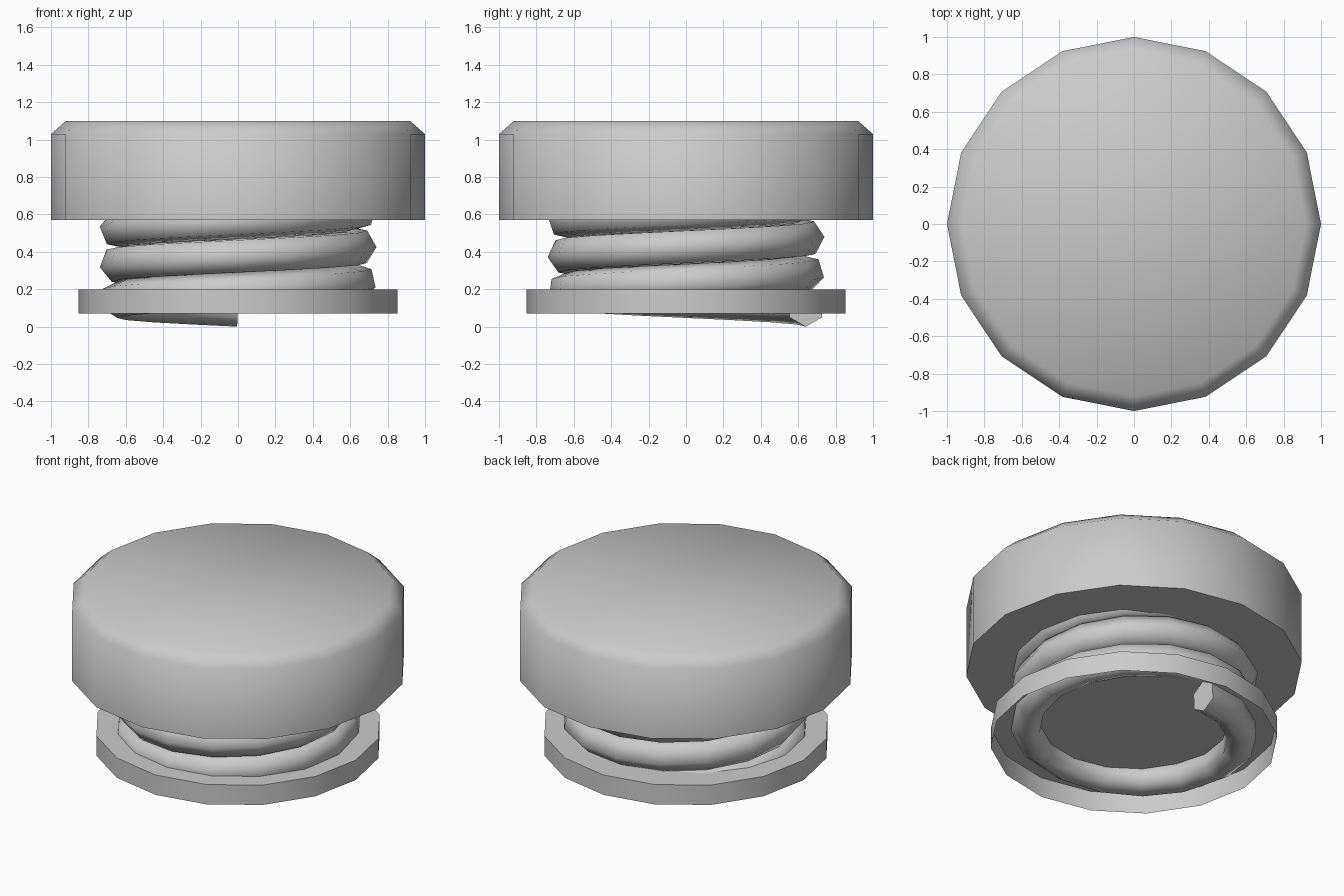
import bpy, bmesh
from math import sin, cos, pi, sqrt, radians

if "Cube" in bpy.data.objects:
    bpy.data.objects.remove(bpy.data.objects["Cube"])

SIDES = 16


def finish(name, bm, angle):
    """Turn a bmesh into a named object, smooth up to the given edge angle."""
    bmesh.ops.recalc_face_normals(bm, faces=bm.faces)
    mesh = bpy.data.meshes.new(name)
    bm.to_mesh(mesh)
    bm.free()
    obj = bpy.data.objects.new(name, mesh)
    bpy.context.collection.objects.link(obj)
    bpy.ops.object.select_all(action='DESELECT')
    obj.select_set(True)
    bpy.context.view_layer.objects.active = obj
    bpy.ops.object.shade_smooth_by_angle(angle=radians(angle))
    return obj


def skin(bm, loops, close_start=True, close_end=True):
    """Bridge equal rings of points with quads and optionally fill the ends."""
    rings = [[bm.verts.new(p) for p in loop] for loop in loops]
    n = len(rings[0])
    for a, b in zip(rings, rings[1:]):
        for i in range(n):
            j = (i + 1) % n
            bm.faces.new((a[i], a[j], b[j], b[i]))
    if close_start:
        bm.faces.new(rings[0][::-1])
    if close_end:
        bm.faces.new(rings[-1])


def circle(r, z):
    return [(r * cos(2 * pi * i / SIDES), r * sin(2 * pi * i / SIDES), z)
            for i in range(SIDES)]


# Push button: closed drum with one chamfer on top
bm = bmesh.new()
skin(bm, [circle(1.0, 0.57), circle(1.0, 1.03), circle(0.92, 1.10)])
finish("button_cap", bm, 60)

# Base plate: shallow cup, open underneath
bm = bmesh.new()
skin(bm, [circle(0.854, 0.07), circle(0.854, 0.20)], close_start=False)
finish("base_plate", bm, 60)

# Spring: hexagonal wire on a helix, slowly twisting as it climbs
COIL_R, WIRE_R, PITCH, Z0, TURNS = 0.64, 0.10, 0.187, 0.10, 3
run = 2 * pi * COIL_R
length = sqrt(run * run + PITCH * PITCH)
ct, st = run / length, PITCH / length
loops = []
for k in range(SIDES * TURNS + 1):
    turn = k / SIDES
    a = pi / 2 + 2 * pi * turn
    twist = -pi / 2 + 2 * pi * st * turn
    loop = []
    for i in range(6):
        t = twist + i * pi / 3
        u, v = WIRE_R * cos(t), WIRE_R * sin(t)
        r = COIL_R + u
        loop.append((r * cos(a) + v * st * sin(a),
                     r * sin(a) - v * st * cos(a),
                     Z0 + PITCH * turn + v * ct))
    loops.append(loop)
bm = bmesh.new()
skin(bm, loops)
finish("spring", bm, 75)
